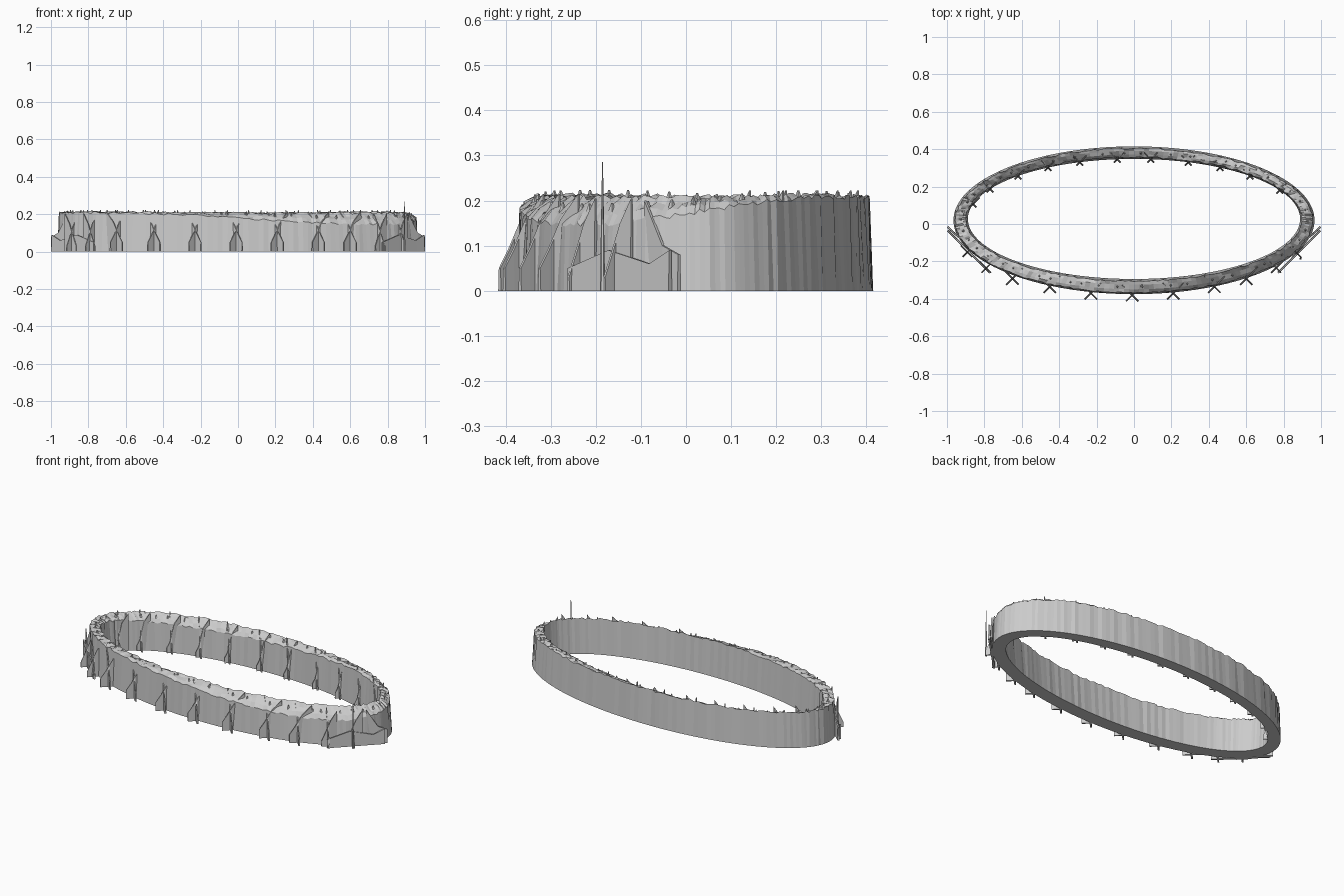
import bpy, bmesh, math, random
from mathutils import Vector

if "Cube" in bpy.data.objects:
    bpy.data.objects.remove(bpy.data.objects["Cube"])

random.seed(4)
N = 220


def finish(name, bm):
    bmesh.ops.recalc_face_normals(bm, faces=bm.faces)
    me = bpy.data.meshes.new(name)
    bm.to_mesh(me)
    bm.free()
    ob = bpy.data.objects.new(name, me)
    bpy.context.collection.objects.link(ob)
    return ob


def lobe(t, centre):
    return max(0.0, math.cos(t - math.radians(centre))) ** 2


# Elliptical ring wall: the top tilts down towards the front right
def section(t):
    out_z = 0.208 - 0.062 * lobe(t, -42)
    in_z = 0.208 - 0.045 * lobe(t, 125)
    j = lambda s: random.uniform(-s, s)
    w = j(0.004)
    # (x radius, y radius, y centre, height)
    return [(0.965, 0.395, 0.020, 0),
            (0.955 + w, 0.386 + w, 0.019, out_z + j(0.006)),
            (0.938, 0.370, 0.021, (out_z * 2 + in_z) / 3 + 0.004 + j(0.006)),
            (0.915, 0.348, 0.024, (out_z + in_z * 2) / 3 + 0.004 + j(0.006)),
            (0.898 + w, 0.331 + w, 0.026, in_z + j(0.006)),
            (0.888, 0.321, 0.027, 0)]


bm = bmesh.new()
rows = []
for i in range(N):
    t = 2 * math.pi * i / N
    rows.append([bm.verts.new((rx * math.cos(t), cy + ry * math.sin(t), z))
                 for rx, ry, cy, z in section(t)])
for i in range(N):
    a, b = rows[i], rows[(i + 1) % N]
    for k in range(6):
        m = (k + 1) % 6
        bm.faces.new((a[k], a[m], b[m], b[k]))
finish("ring_wall", bm)


# Thin upright fin following a path of (x, y, top height)
def add_fin(bm, path, thick=0.009):
    pts = [Vector((x, y, 0)) for x, y, z in path]
    d = (pts[-1] - pts[0]).normalized()
    n = Vector((-d.y, d.x, 0)) * thick / 2
    rings = []
    for p, (x, y, z) in zip(pts, path):
        up = Vector((0, 0, z))
        rings.append([bm.verts.new(v) for v in
                      (p - n, p + n, p + n * 0.6 + up, p - n * 0.6 + up)])
    for a, b in zip(rings, rings[1:]):
        for k in range(4):
            m = (k + 1) % 4
            bm.faces.new((a[k], a[m], b[m], b[k]))
    bm.faces.new(rings[0])
    bm.faces.new(rings[-1])


# Crossed pair of diagonal fins, low outside and rising over the rim
def add_cross(bm, x, y, tip, reach, heights):
    for s in (-1, 1):
        path = [(x + s * k, y + k, h)
                for k, h in zip((-tip, -tip * 0.4, reach * 0.3, reach), heights)]
        add_fin(bm, path)


# Front braces stand outside the wall
bm = bmesh.new()
for x, y in [(-0.65, -0.292), (-0.45, -0.335), (-0.23, -0.37), (-0.01, -0.380),
             (0.21, -0.370), (0.43, -0.335), (0.60, -0.292)]:
    add_cross(bm, x, y, 0.033, 0.055, (0.05, 0.09, 0.16, 0.215))
for x, y in [(-0.79, -0.235), (-0.89, -0.15), (0.76, -0.235), (0.87, -0.155)]:
    add_cross(bm, x, y, 0.026, 0.035, (0.03, 0.08, 0.15, 0.205))
finish("front_braces", bm)

# Back braces stand on the inner side of the wall
bm = bmesh.new()
for x in (-0.86, -0.77, -0.62, -0.46, -0.29, -0.09, 0.09, 0.29, 0.46, 0.62, 0.78):
    y = 0.027 + 0.321 * math.sqrt(1 - (x / 0.888) ** 2)
    add_cross(bm, x, y, 0.018, 0.035, (0.03, 0.06, 0.17, 0.222))
finish("back_braces", bm)

# Long diagonal braces at both ends of the ring
bm = bmesh.new()
for s in (-1, 1):
    add_fin(bm, [(s * 0.995, -0.035, 0.09), (s * 0.95, -0.08, 0.06),
                 (s * 0.86, -0.17, 0.09), (s * 0.77, -0.26, 0.05)], 0.011)
    add_fin(bm, [(s * 0.997, -0.015, 0.08), (s * 0.96, -0.05, 0.10),
                 (s * 0.91, -0.09, 0.20)], 0.011)
finish("end_braces", bm)

# Slender mast on the right front rim
bm = bmesh.new()
bmesh.ops.create_cone(bm, cap_ends=True, segments=6, radius1=0.006, radius2=0.001, depth=0.285)
bmesh.ops.translate(bm, verts=bm.verts, vec=(0.89, -0.185, 0.1425))
finish("mast", bm)

# Ridge peaks along the rim
bm = bmesh.new()
for i in range(46):
    t = 2 * math.pi * (i + random.uniform(-0.3, 0.3)) / 46
    z = 0.206 - 0.03 * lobe(t, -42) - 0.02 * lobe(t, 125)
    v = bmesh.ops.create_cone(bm, cap_ends=True, segments=4, radius1=0.014,
                              radius2=0.002, depth=0.035)["verts"]
    bmesh.ops.translate(bm, verts=v, vec=(0.926 * math.cos(t), 0.022 + 0.358 * math.sin(t), z))
finish("rim_peaks", bm)
